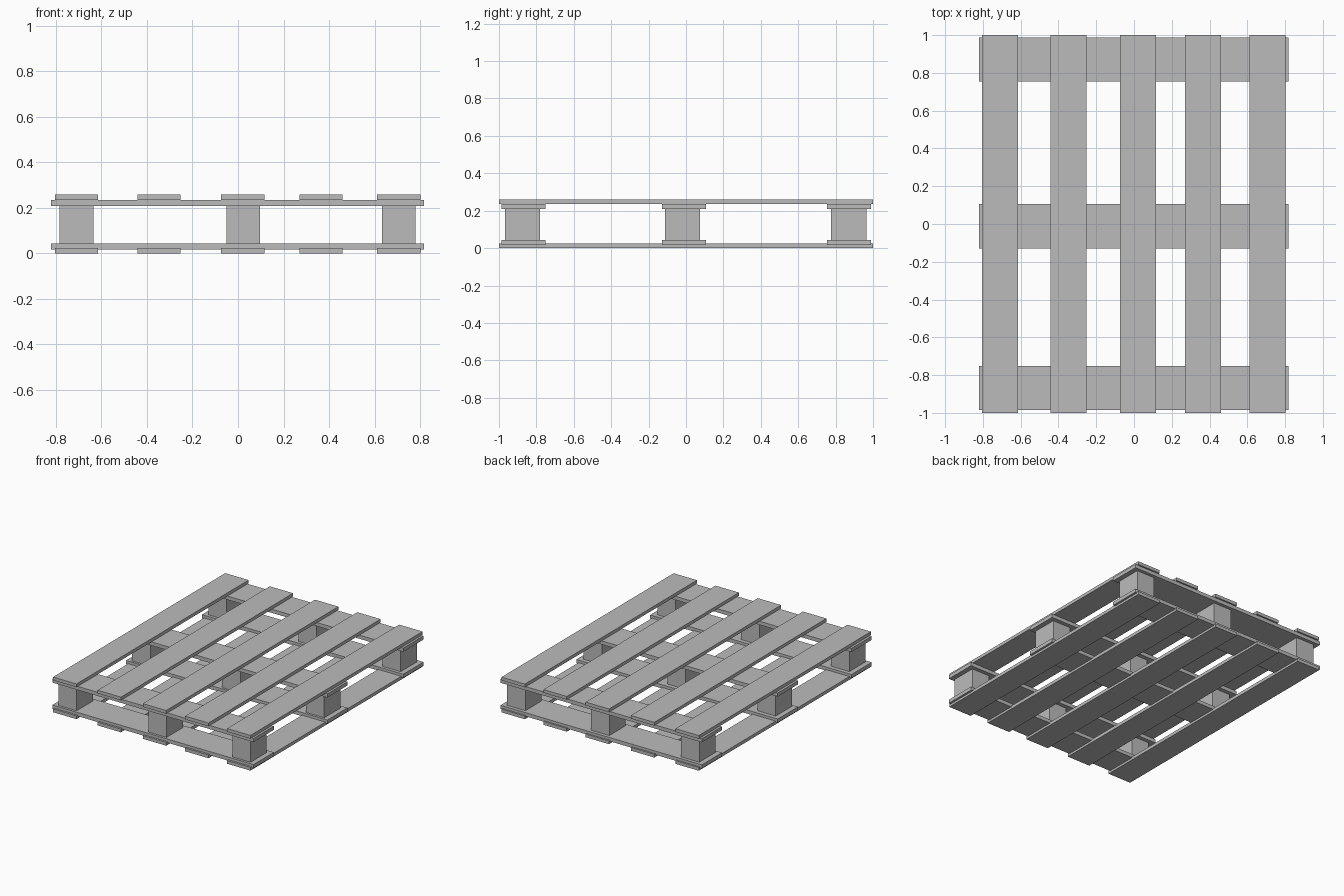
import bpy

cube = bpy.data.objects.get("Cube")
if cube:
    bpy.data.objects.remove(cube, do_unlink=True)

grey = bpy.data.materials.new("plain_grey")
grey.use_nodes = True
colour = (0.5, 0.5, 0.5, 1)
grey.diffuse_color = colour
grey.node_tree.nodes["Principled BSDF"].inputs["Base Color"].default_value = colour


def board(name, centre, size):
    """Axis-aligned box with its scale applied."""
    bpy.ops.mesh.primitive_cube_add(size=1, location=centre)
    ob = bpy.context.object
    ob.name = name
    for v in ob.data.vertices:
        v.co = [c * s for c, s in zip(v.co, size)]
    ob.data.materials.append(grey)
    return ob


SLAT_X = (-0.709, -0.347, 0.021, 0.365, 0.706)
CROSS_Y = (-0.868, -0.011, 0.871)
BLOCK_X = (-0.709, 0.023, 0.706)
BLOCK_Y = (-0.874, -0.018, 0.870)

# Long slats and the cross boards they rest on, for both decks
for deck, slat_z, cross_z in (("bottom", 0.012, 0.030), ("top", 0.247, 0.222)):
    for i, x in enumerate(SLAT_X):
        board(f"{deck}_slat_{i + 1}", (x, 0, slat_z), (0.19, 2, 0.024))
    for i, y in enumerate(CROSS_Y):
        board(f"{deck}_cross_board_{i + 1}", (-0.002, y, cross_z), (1.638, 0.235, 0.027))

# Spacer blocks between the decks
for i, x in enumerate(BLOCK_X):
    for j, y in enumerate(BLOCK_Y):
        board(f"spacer_block_{i + 1}_{j + 1}", (x, y, 0.126), (0.148, 0.188, 0.172))
